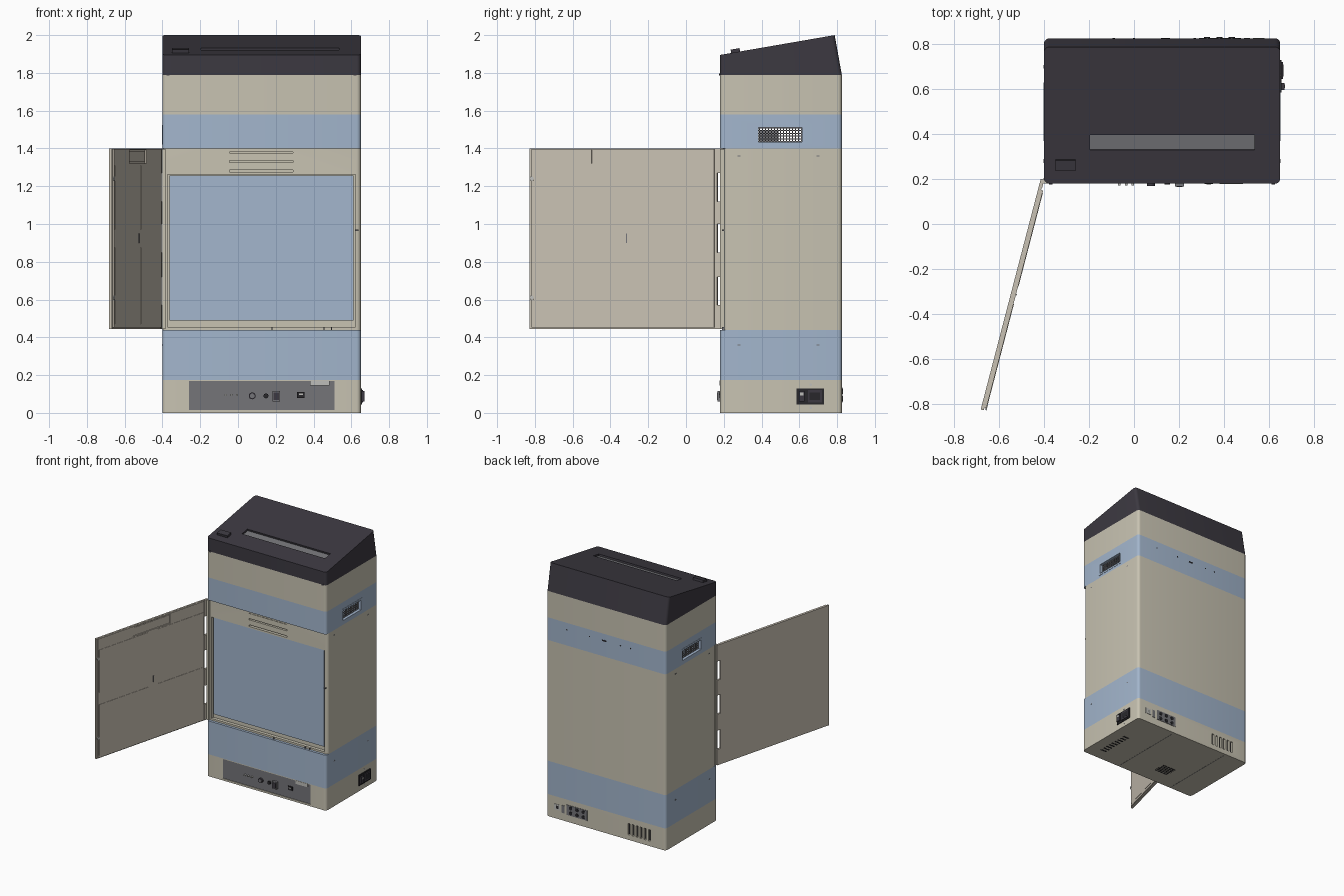
import bpy, bmesh, math
from mathutils import Matrix, Vector

if "Cube" in bpy.data.objects:
    bpy.data.objects.remove(bpy.data.objects["Cube"], do_unlink=True)


def material(name, rgb):
    lin = [((c / 255 + 0.055) / 1.055) ** 2.4 for c in rgb] + [1]
    m = bpy.data.materials.new(name)
    m.use_nodes = True
    m.diffuse_color = lin
    m.node_tree.nodes["Principled BSDF"].inputs["Base Color"].default_value = lin
    return m


BEIGE = material("beige", (200, 195, 178))
DOOR = material("warm beige", (201, 193, 179))
BLUE = material("pale blue", (163, 182, 205))
CHARCOAL = material("charcoal", (60, 57, 65))
GREY = material("mid grey", (117, 117, 121))
LIGHT = material("light grey", (190, 190, 186))
BLACK = material("near black", (40, 39, 43))

made = []
X0, X1, Y0, Y1 = -0.40, 0.65, 0.18, 0.825


def finish(name, bm, mat):
    bmesh.ops.recalc_face_normals(bm, faces=bm.faces)
    me = bpy.data.meshes.new(name)
    bm.to_mesh(me)
    bm.free()
    ob = bpy.data.objects.new(name, me)
    bpy.context.collection.objects.link(ob)
    me.materials.append(mat)
    made.append(ob)
    return ob


def box(name, x, y, z, mat, matrix=None):
    bm = bmesh.new()
    bmesh.ops.create_cube(bm, size=1)
    lo, hi = Vector((x[0], y[0], z[0])), Vector((x[1], y[1], z[1]))
    for v in bm.verts:
        v.co = Vector([lo[i] if v.co[i] < 0 else hi[i] for i in range(3)])
    if matrix:
        bm.transform(matrix)
    return finish(name, bm, mat)


def cylinder(name, centre, r, depth, axis, mat, sides=16):
    bm = bmesh.new()
    bmesh.ops.create_cone(bm, cap_ends=True, segments=sides, radius1=r, radius2=r, depth=depth)
    bm.transform(Matrix.Translation(centre) @ Vector(axis).to_track_quat('Z', 'Y').to_matrix().to_4x4())
    return finish(name, bm, mat)


def side_profile(name, pts, mat, r=0.022):
    """Extrude a y-z profile across the width and round the upright corners."""
    bm = bmesh.new()
    f = bm.faces.new([bm.verts.new((X0, y, z)) for y, z in pts])
    ext = bmesh.ops.extrude_face_region(bm, geom=[f])
    bmesh.ops.translate(bm, vec=(X1 - X0, 0, 0),
                        verts=[g for g in ext["geom"] if isinstance(g, bmesh.types.BMVert)])
    upright = []
    for e in bm.edges:
        d = e.verts[1].co - e.verts[0].co
        if abs(d.z) > 3 * max(abs(d.x), abs(d.y)):
            upright.append(e)
    bmesh.ops.bevel(bm, geom=upright, offset=r, segments=5, profile=0.5, affect='EDGES')
    return finish(name, bm, mat)


def cut(target, x, y, z, matrix=None):
    c = box("cutter", x, y, z, target.data.materials[0], matrix)
    made.remove(c)
    c.hide_render = True
    m = target.modifiers.new("cut", 'BOOLEAN')
    m.operation, m.object, m.solver = 'DIFFERENCE', c, 'EXACT'
    bpy.context.view_layer.objects.active = target
    bpy.ops.object.modifier_apply(modifier=m.name)
    bpy.data.objects.remove(c, do_unlink=True)


def band(name, z0, z1, mat, y0=Y0):
    return side_profile(name, [(y0, z0), (Y1, z0), (Y1, z1), (y0, z1)], mat)


# cabinet bands
base = band("base_band", 0, 0.175, BEIGE)
band("lower_blue_band", 0.175, 0.44, BLUE)
middle = band("middle_body", 0.44, 1.40, BEIGE, 0.20)
upper = band("upper_blue_band", 1.40, 1.58, BLUE)
band("top_band", 1.58, 1.79, BEIGE)

# sloped cap with long slot and button
cap = side_profile("sloped_cap", [(Y0, 1.79), (Y1, 1.79), (0.787, 2.0), (Y0, 1.895)], CHARCOAL)
tilt = math.atan2(0.105, 0.605)
slope = Matrix.Translation((0, Y0, 1.895)) @ Matrix.Rotation(tilt, 4, 'X')
cut(cap, (-0.195, 0.535), (0.152, 0.22), (-0.02, 0.05), slope)
box("slot_floor", (-0.195, 0.535), (0.152, 0.22), (-0.021, -0.014), GREY, slope)
box("cap_button", (-0.35, -0.26), (0.06, 0.108), (-0.01, 0.018), CHARCOAL, slope)
for x in (X0 + 0.03, X1 - 0.03):
    box("cap_tab", (x - 0.008, x + 0.008), (0.176, 0.19), (1.785, 1.797), CHARCOAL)

# door opening, inner panel and finger recess
cut(middle, (-0.372, 0.622), (0.1, 0.225), (0.455, 1.262))
box("inner_panel", (-0.362, 0.612), (0.208, 0.23), (0.49, 1.258), BLUE)
cut(middle, (-0.045, 0.29), (0.1, 0.23), (1.275, 1.38))
for z in (1.285, 1.335):
    box("finger_ledge", (-0.045, 0.29), (0.205, 0.24), (z, z + 0.04), BEIGE)
box("door_latch", (0.62, 0.637), (0.19, 0.21), (0.962, 0.97), GREY)
for x in (0.18, 0.455, 0.495):
    box("sill_stop", (x - 0.003, x + 0.003), (0.19, 0.21), (0.44, 0.455), GREY)

# open door, modelled closed and swung on its hinge
swing = Matrix.Translation((-0.405, 0.19, 0)) @ Matrix.Rotation(math.radians(-104.6), 4, 'Z')
box("door_skin", (0.025, 1.052), (-0.012, 0.002), (0.445, 1.40), DOOR, swing)
lining = box("door_lining", (0.04, 1.04), (0.002, 0.011), (0.452, 1.398), DOOR, swing)
cut(lining, (0.36, 0.71), (0.004, 0.03), (1.32, 1.392), swing)
box("door_grip", (0.37, 0.70), (0.002, 0.007), (1.33, 1.385), DOOR, swing)
for u in ((0.05, 0.48), (0.56, 1.03)):
    for z in ((0.47, 0.875), (0.97, 1.31)):
        box("door_quadrant", u, (0.01, 0.013), z, DOOR, swing)
box("door_centre_mark", (0.515, 0.521), (0.01, 0.014), (0.90, 0.95), GREY, swing)
for z in (0.61, 1.24):
    cylinder("door_magnet", swing @ Vector((1.037, 0.011, z)), 0.012, 0.006,
             swing.to_3x3() @ Vector((0, 1, 0)), LIGHT)

# hinge knuckles between three notches
for z in ((0.445, 0.57), (0.72, 0.85), (1.0, 1.12), (1.27, 1.40)):
    box("hinge_knuckle", (-0.008, 0.03), (-0.012, 0.004), z, DOOR, swing)
box("hinge_leaf", (-0.402, -0.385), (0.179, 0.205), (0.445, 1.398), BEIGE)
cylinder("hinge_pin", (-0.403, 0.189, 0.922), 0.005, 0.95, (0, 0, 1), LIGHT, 12)

# side vents: a tunnel through the cabinet with a grille at each end
VY, VZ = (0.37, 0.63), (1.42, 1.525)
cut(upper, (X0 - 0.1, X1 + 0.1), (0.385, 0.615), (1.435, 1.51))
box("vent_blocker", (0.0, 0.25), (0.386, 0.49), (1.436, 1.495), GREY)
for outer, s in ((X0, 1), (X1, -1)):
    rim = tuple(sorted((outer - s * 0.002, outer + s * 0.006)))
    inner = tuple(sorted((outer + s * 0.02, outer + s * 0.025)))
    frame = box("vent_frame", rim, VY, VZ, BLUE)
    cut(frame, (rim[0] - 0.1, rim[1] + 0.1), (0.385, 0.615), (1.435, 1.51))
    for i in range(15):
        y = 0.388 + i * 0.016
        box("vent_bar", inner, (y - 0.0025, y + 0.0025), (1.435, 1.51), GREY)
    for i in range(6):
        z = 1.436 + i * 0.0145
        box("vent_bar", inner, (0.385, 0.615), (z - 0.0025, z + 0.0025), GREY)

# front control panel
cut(base, (-0.26, 0.51), (0.1, 0.19), (0.015, 0.17))
box("control_panel", (-0.26, 0.51), (0.186, 0.193), (0.015, 0.17), GREY)
box("panel_tab", (0.38, 0.485), (0.178, 0.19), (0.145, 0.172), LIGHT)
for x in (-0.065, -0.035, -0.005):
    cylinder("indicator", (x, 0.18, 0.095), 0.006, 0.018, (0, 1, 0), LIGHT)
cylinder("round_socket", (0.075, 0.18, 0.09), 0.018, 0.02, (0, 1, 0), CHARCOAL, 24)
cylinder("round_socket_core", (0.075, 0.18, 0.09), 0.012, 0.022, (0, 1, 0), GREY)
cylinder("small_jack", (0.148, 0.181, 0.09), 0.013, 0.012, (0, 1, 0), BLACK)
box("square_socket", (0.182, 0.222), (0.166, 0.19), (0.06, 0.117), GREY)
box("square_socket_face", (0.188, 0.216), (0.164, 0.17), (0.068, 0.109), CHARCOAL)
box("usb_socket", (0.313, 0.352), (0.178, 0.19), (0.08, 0.11), BLACK)
box("usb_tongue", (0.322, 0.343), (0.176, 0.18), (0.095, 0.102), LIGHT)

# power inlet and rocker on the side
box("power_plate", (0.64, 0.657), (0.585, 0.73), (0.045, 0.13), BLACK)
box("power_rocker", (0.65, 0.67), (0.597, 0.628), (0.06, 0.115), CHARCOAL)
box("rocker_light", (0.665, 0.671), (0.604, 0.621), (0.092, 0.108), LIGHT)
box("power_socket", (0.65, 0.663), (0.645, 0.72), (0.055, 0.12), CHARCOAL)
box("power_socket_hole", (0.66, 0.664), (0.655, 0.71), (0.068, 0.107), BLACK)
for z in (0.028, 0.15):
    cylinder("plate_screw", (X1, 0.66, z), 0.007, 0.004, (1, 0, 0), LIGHT, 12)

# rear sockets, cooling slots and small holes
BACK = (Y1 - 0.01, Y1 + 0.003)
box("rear_port", (0.53, 0.58), BACK, (0.07, 0.115), LIGHT)
box("rear_port_core", (0.54, 0.565), BACK, (0.08, 0.105), BLACK)
box("rear_small_port", (0.49, 0.515), BACK, (0.06, 0.12), GREY)
box("rear_socket_plate", (0.29, 0.47), BACK, (0.055, 0.135), GREY)
for i in range(3):
    for z in (0.075, 0.115):
        cylinder("rear_socket", (0.325 + i * 0.055, Y1 + 0.002, z), 0.014, 0.008, (0, 1, 0), BLACK)
for i in range(6):
    x = -0.075 - i * 0.036
    cut(base, (x - 0.009, x + 0.009), (Y1 - 0.02, Y1 + 0.1), (0.04, 0.13))
    box("slot_shadow", (x - 0.009, x + 0.009), (Y1 - 0.021, Y1 - 0.017), (0.04, 0.13), BLACK)
for x in (0.47, 0.27, 0.14, 0.0, -0.09):
    cylinder("rear_hole", (x, Y1, 1.525), 0.005, 0.003, (0, 1, 0), BLACK, 8)
box("rear_tag", (0.12, 0.16), (Y1 - 0.003, Y1 + 0.002), (1.52, 1.53), BLACK)

# small side fixings on both flanks
for x in (X0, X1):
    for y, z in ((0.28, 0.36), (0.28, 1.36), (0.7, 0.36), (0.7, 1.36)):
        box("side_fixing", (x - 0.0015, x + 0.0015), (y - 0.008, y + 0.008), (z - 0.003, z + 0.003), GREY)

# underside slots, grille and panel seams
for i in range(9):
    y = 0.28 + i * 0.032
    box("floor_slot", (0.51, 0.56), (y, y + 0.012), (0.0, 0.003), BLACK).location.z = -0.0015
for i in range(6):
    y = 0.31 + i * 0.018
    box("floor_grille", (-0.06, 0.06), (y, y + 0.008), (0.0, 0.003), BLACK).location.z = -0.0015
for x in (-0.2, 0.3):
    box("floor_seam", (x, x + 0.004), (0.2, 0.8), (-0.001, 0.002), GREY)

# keep crisp edges, smooth the rounded corners
bpy.ops.object.select_all(action='DESELECT')
for ob in made:
    ob.select_set(True)
bpy.context.view_layer.objects.active = made[0]
bpy.ops.object.shade_smooth_by_angle(angle=math.radians(30))
